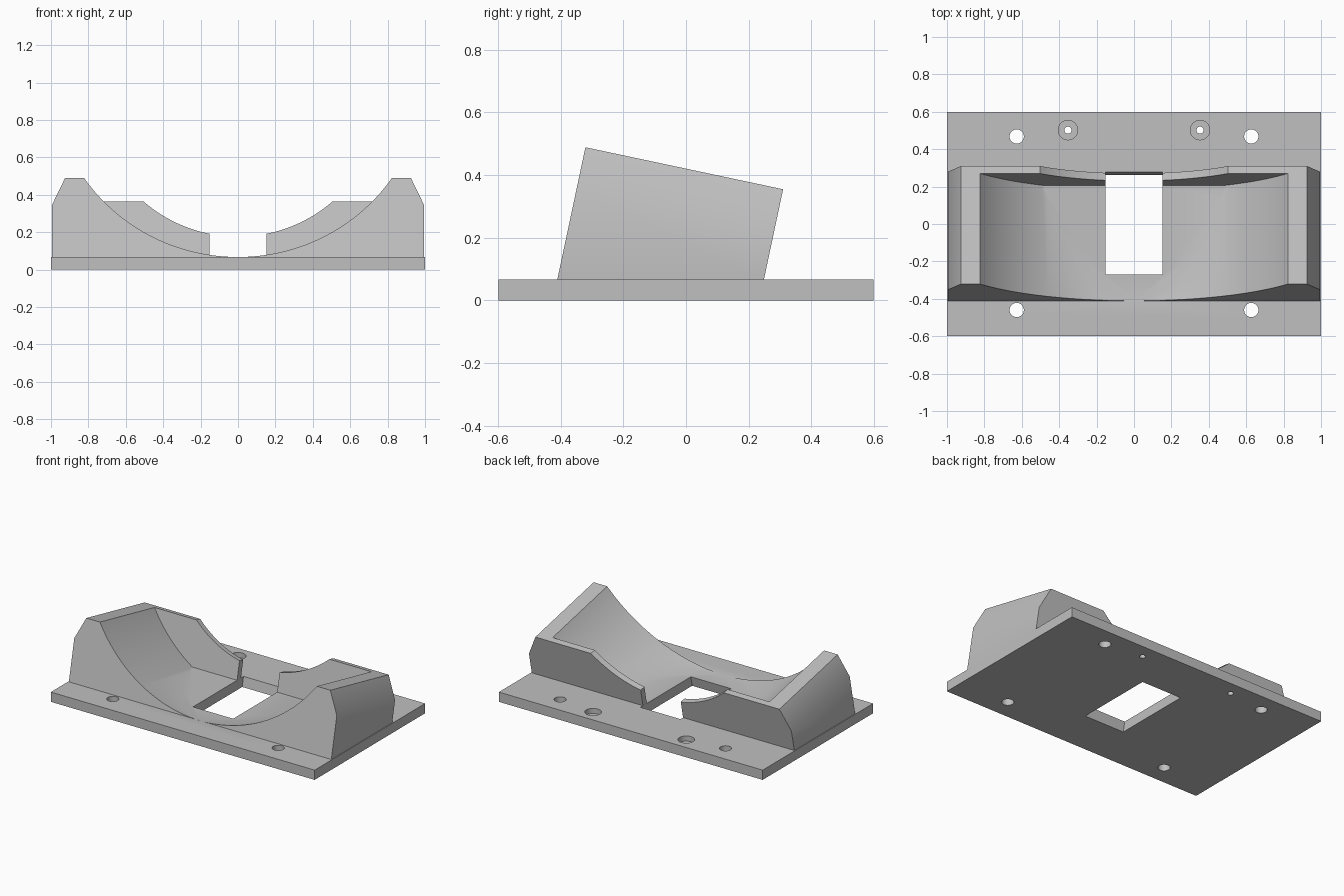
import bpy, bmesh, math
from mathutils import Matrix

if "Cube" in bpy.data.objects:
    bpy.data.objects.remove(bpy.data.objects["Cube"])

TILT = Matrix.Rotation(math.radians(-12), 4, 'X')   # cradle axis dips to the back
FLAT = Matrix.Identity(4)
PLATE_TOP = 0.067

grey = bpy.data.materials.new("silver grey")
grey.diffuse_color = (0.53, 0.53, 0.53, 1)
grey.use_nodes = True
grey.node_tree.nodes["Principled BSDF"].inputs["Base Color"].default_value = grey.diffuse_color


def finish(name, bm, matrix):
    bm.transform(matrix)
    bmesh.ops.recalc_face_normals(bm, faces=bm.faces)
    mesh = bpy.data.meshes.new(name)
    bm.to_mesh(mesh)
    bm.free()
    mesh.materials.append(grey)
    ob = bpy.data.objects.new(name, mesh)
    bpy.context.collection.objects.link(ob)
    return ob


def box(name, x, y, z, matrix=FLAT):
    """Box from three (low, high) ranges."""
    bm = bmesh.new()
    bmesh.ops.create_cube(bm, size=1)
    for v in bm.verts:
        v.co = [r[0] + (c + 0.5) * (r[1] - r[0]) for c, r in zip(v.co, (x, y, z))]
    return finish(name, bm, matrix)


def prism(name, profile, y0, y1, matrix=FLAT):
    """Extrude an x-z outline along y."""
    bm = bmesh.new()
    face = bm.faces.new([bm.verts.new((x, y0, z)) for x, z in profile])
    ext = bmesh.ops.extrude_face_region(bm, geom=[face])
    for g in ext["geom"]:
        if isinstance(g, bmesh.types.BMVert):
            g.co.y = y1
    return finish(name, bm, matrix)


def drill(name, x, y, r, z0, z1):
    """Vertical round cutter."""
    bm = bmesh.new()
    bmesh.ops.create_cone(bm, cap_ends=True, segments=40, radius1=r, radius2=r, depth=z1 - z0)
    return finish(name, bm, Matrix.Translation((x, y, (z0 + z1) / 2)))


def circle(r, cz, n):
    return [(r * math.sin(2 * math.pi * i / n), cz - r * math.cos(2 * math.pi * i / n))
            for i in range(n)]


def combine(target, tool, operation):
    mod = target.modifiers.new("cut", 'BOOLEAN')
    mod.operation = operation
    mod.solver = 'EXACT'
    mod.object = tool
    bpy.context.view_layer.objects.active = target
    bpy.ops.object.modifier_apply(modifier=mod.name)
    bpy.data.objects.remove(tool)


# Tilted cradle block with chamfered shoulders
right = [(0.995, -0.4), (0.995, 0.264), (0.925, 0.411)]
outline = right + [(-x, z) for x, z in reversed(right)]
cradle = prism("cradle", outline, -0.4156, 0.2295, TILT)
combine(cradle, box("below", (-2, 2), (-2, 2), (-2, 0.03)), 'DIFFERENCE')

# Main bore stops short of the back, leaving a lip with a smaller bore
combine(cradle, prism("main_bore", circle(1.0, 0.98, 144), -0.9, 0.1886, TILT), 'DIFFERENCE')
combine(cradle, prism("lip_bore", circle(0.76, 0.98, 144), -0.8, 0.6, TILT), 'DIFFERENCE')

# Base plate joined to the cradle
mount = box("cradle_mount", (-1, 1), (-0.598, 0.598), (0, PLATE_TOP))
combine(mount, cradle, 'UNION')

# Tilted window through the plate and lip
combine(mount, box("window", (-0.152, 0.152), (-0.278, 0.257), (-1, 1.5), TILT), 'DIFFERENCE')

# Mounting holes and counterbored screw holes
for s in (-1, 1):
    combine(mount, drill("back_hole", s * 0.627, 0.468, 0.038, -0.1, 0.2), 'DIFFERENCE')
    combine(mount, drill("front_hole", s * 0.627, -0.46, 0.038, -0.1, 0.2), 'DIFFERENCE')
    combine(mount, drill("screw_hole", s * 0.353, 0.502, 0.019, -0.1, 0.2), 'DIFFERENCE')
    combine(mount, drill("counterbore", s * 0.353, 0.502, 0.052, 0.032, 0.2), 'DIFFERENCE')

# Smooth curved faces, sharp edges
bpy.ops.object.select_all(action='DESELECT')
mount.select_set(True)
bpy.context.view_layer.objects.active = mount
bpy.ops.object.shade_smooth_by_angle(angle=math.radians(30))
